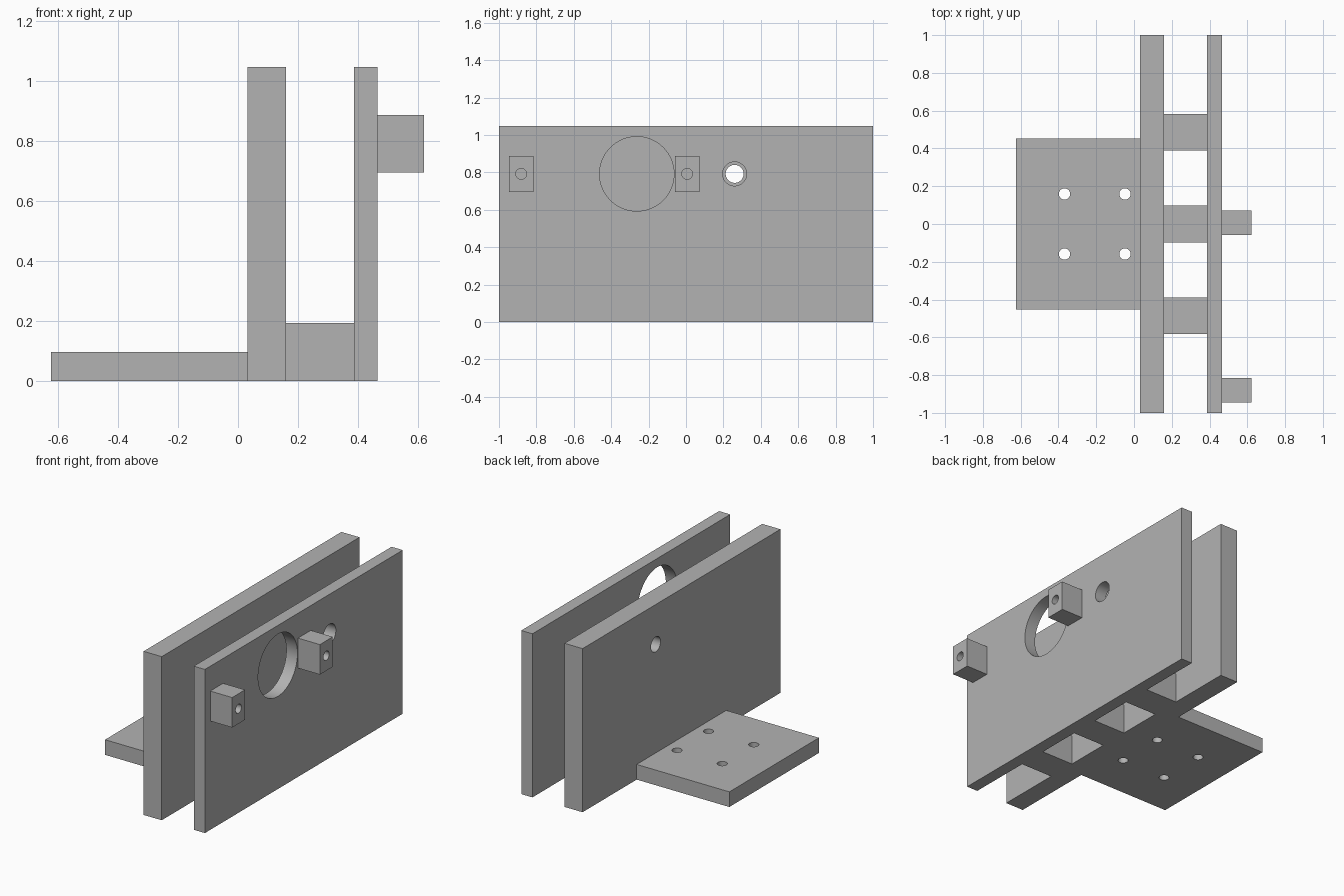
import bpy
import math

if "Cube" in bpy.data.objects:
    bpy.data.objects.remove(bpy.data.objects["Cube"])

grey = bpy.data.materials.new("plain_grey")
grey.diffuse_color = (0.45, 0.45, 0.45, 1)
grey.use_nodes = True
grey.node_tree.nodes["Principled BSDF"].inputs["Base Color"].default_value = grey.diffuse_color


def box(name, x, y, z):
    """Box given by its (min, max) extents on each axis."""
    bpy.ops.mesh.primitive_cube_add(
        size=1, location=[(a + b) / 2 for a, b in (x, y, z)])
    ob = bpy.context.object
    ob.name = name
    ob.scale = [b - a for a, b in (x, y, z)]
    bpy.ops.object.transform_apply(location=False, rotation=False, scale=True)
    ob.data.materials.append(grey)
    return ob


def drill(ob, centre, radius, axis):
    """Cut a round hole right through a part along x or z."""
    turn = (0, math.pi / 2, 0) if axis == "x" else (0, 0, 0)
    bpy.ops.mesh.primitive_cylinder_add(
        vertices=64, radius=radius, depth=0.3, location=centre, rotation=turn)
    cutter = bpy.context.object
    cutter.data.materials.append(grey)
    cutter.hide_render = True
    mod = ob.modifiers.new("hole", "BOOLEAN")
    mod.operation = "DIFFERENCE"
    mod.solver = "EXACT"
    mod.object = cutter
    bpy.context.view_layer.objects.active = ob
    bpy.ops.object.modifier_apply(modifier=mod.name)
    bpy.data.objects.remove(cutter, do_unlink=True)


def smooth(ob):
    bpy.ops.object.select_all(action="DESELECT")
    ob.select_set(True)
    bpy.context.view_layer.objects.active = ob
    bpy.ops.object.shade_smooth_by_angle(angle=math.radians(30))


HOLE_Z = 0.792
TOP = 1.047

# Mounting base with four screw holes
base = box("mounting_base", (-0.624, 0.032), (-0.453, 0.453), (0, 0.097))
for hx in (-0.368, -0.048):
    for hy in (-0.159, 0.159):
        drill(base, (hx, hy, 0.05), 0.03, "z")
smooth(base)

# Thick upright plate with a small hole
thick = box("thick_plate", (0.032, 0.16), (-1, 1), (0, TOP))
drill(thick, (0.096, 0.26, HOLE_Z), 0.048, "x")
smooth(thick)

# Thin upright plate with a large window and a small hole
thin = box("thin_plate", (0.387, 0.466), (-1, 1), (0, TOP))
drill(thin, (0.427, -0.263, HOLE_Z), 0.199, "x")
drill(thin, (0.427, 0.26, HOLE_Z), 0.064, "x")
smooth(thin)

# Spacers joining the two plates
for i, y in enumerate((-0.485, 0, 0.485)):
    box(f"spacer_{i + 1}", (0.16, 0.387), (y - 0.097, y + 0.097), (0, 0.194))

# Drilled blocks on the outer face
for i, y in enumerate((-0.881, 0.006)):
    block = box(f"drilled_block_{i + 1}", (0.466, 0.621),
                (y - 0.065, y + 0.065), (0.696, 0.888))
    drill(block, (0.55, y, HOLE_Z), 0.029, "x")
    smooth(block)
